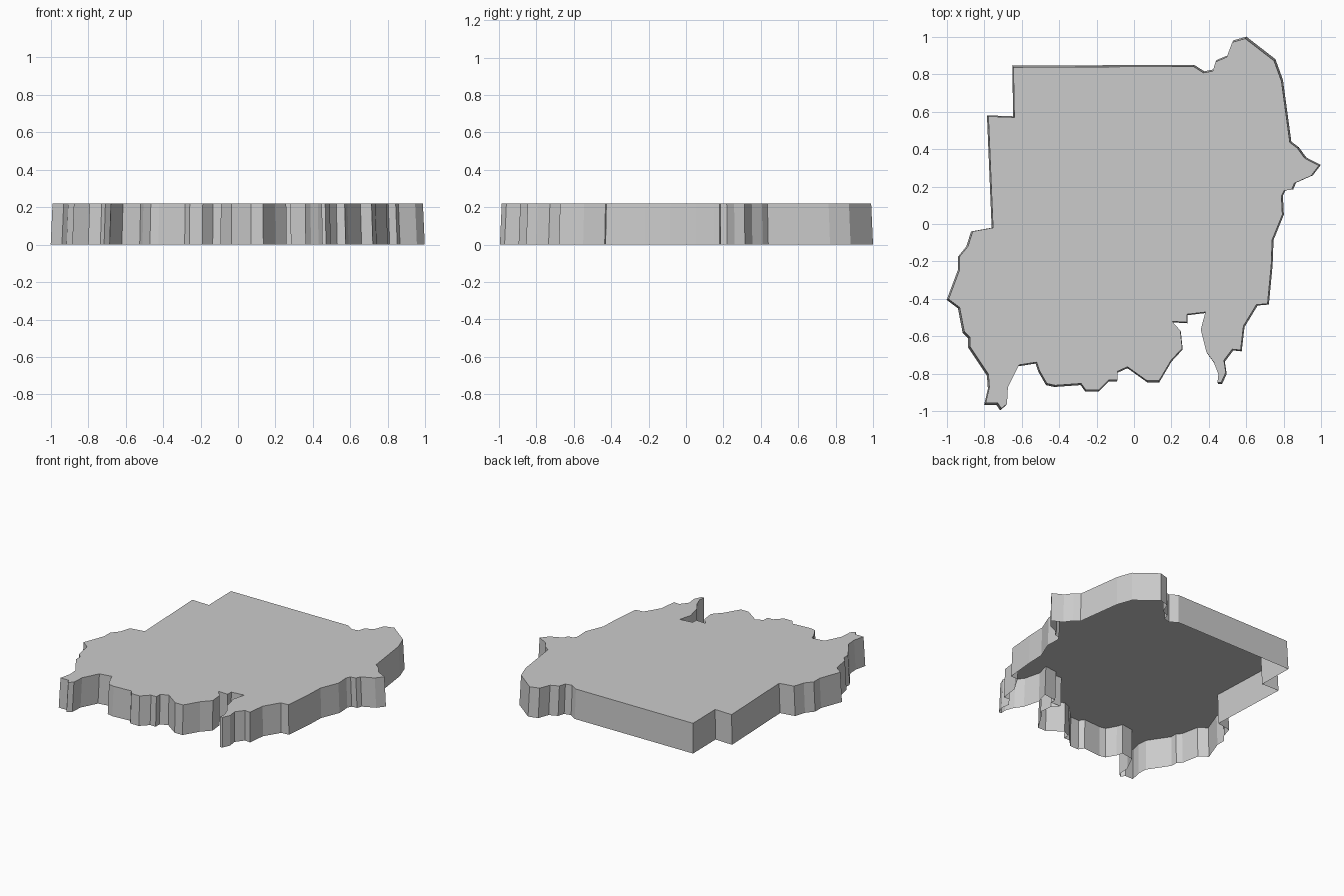
import bpy, bmesh

HEIGHT, TAPER = 0.22, 0.99

# Outline at the base, clockwise from the north-west corner
north_east = [
    (-.65, .845), (.32, .85), (.375, .815), (.425, .825), (.44, .875), (.5, .9),
    (.53, .98), (.6, 1), (.755, .88), (.795, .77), (.84, .44), (.88, .41),
    (.92, .355), (.997, .315), (.955, .26), (.865, .22), (.85, .185), (.81, .18),
    (.795, .15), (.8, .05), (.745, -.085), (.74, -.22), (.72, -.43)]
south = [
    (.66, -.435), (.59, -.55), (.575, -.68), (.53, -.675), (.485, -.735),
    (.495, -.8), (.47, -.855), (.45, -.855), (.455, -.81), (.43, -.745),
    (.39, -.69), (.36, -.57), (.385, -.475), (.285, -.487), (.285, -.53),
    (.205, -.525), (.25, -.575), (.26, -.67), (.2, -.735), (.135, -.845),
    (.07, -.845), (-.035, -.77), (-.09, -.795), (-.09, -.84), (-.135, -.84),
    (-.19, -.895), (-.26, -.895), (-.285, -.86), (-.425, -.87), (-.47, -.86),
    (-.51, -.79), (-.525, -.745), (-.62, -.76)]
west = [
    (-.68, -.88), (-.685, -.97), (-.715, -.995), (-.735, -.965), (-.8, -.965),
    (-.78, -.88), (-.785, -.81), (-.885, -.66), (-.885, -.61), (-.915, -.58),
    (-.94, -.45), (-1, -.405), (-.94, -.245), (-.94, -.175), (-.895, -.12),
    (-.87, -.04), (-.76, -.02), (-.785, .58), (-.645, .575)]
outline = (north_east + south + west)[::-1]

# Flat top with slightly tapered walls; the underside is open
bm = bmesh.new()
base = [bm.verts.new((x, y, 0)) for x, y in outline]
rim = [bm.verts.new((x * TAPER, y * TAPER, HEIGHT)) for x, y in outline]
bm.faces.new(rim)
for i in range(len(outline)):
    j = (i + 1) % len(outline)
    bm.faces.new((base[i], base[j], rim[j], rim[i]))

mesh = bpy.data.meshes.new("map_slab")
bm.to_mesh(mesh)
bm.free()
bpy.context.collection.objects.link(bpy.data.objects.new("map_slab", mesh))
